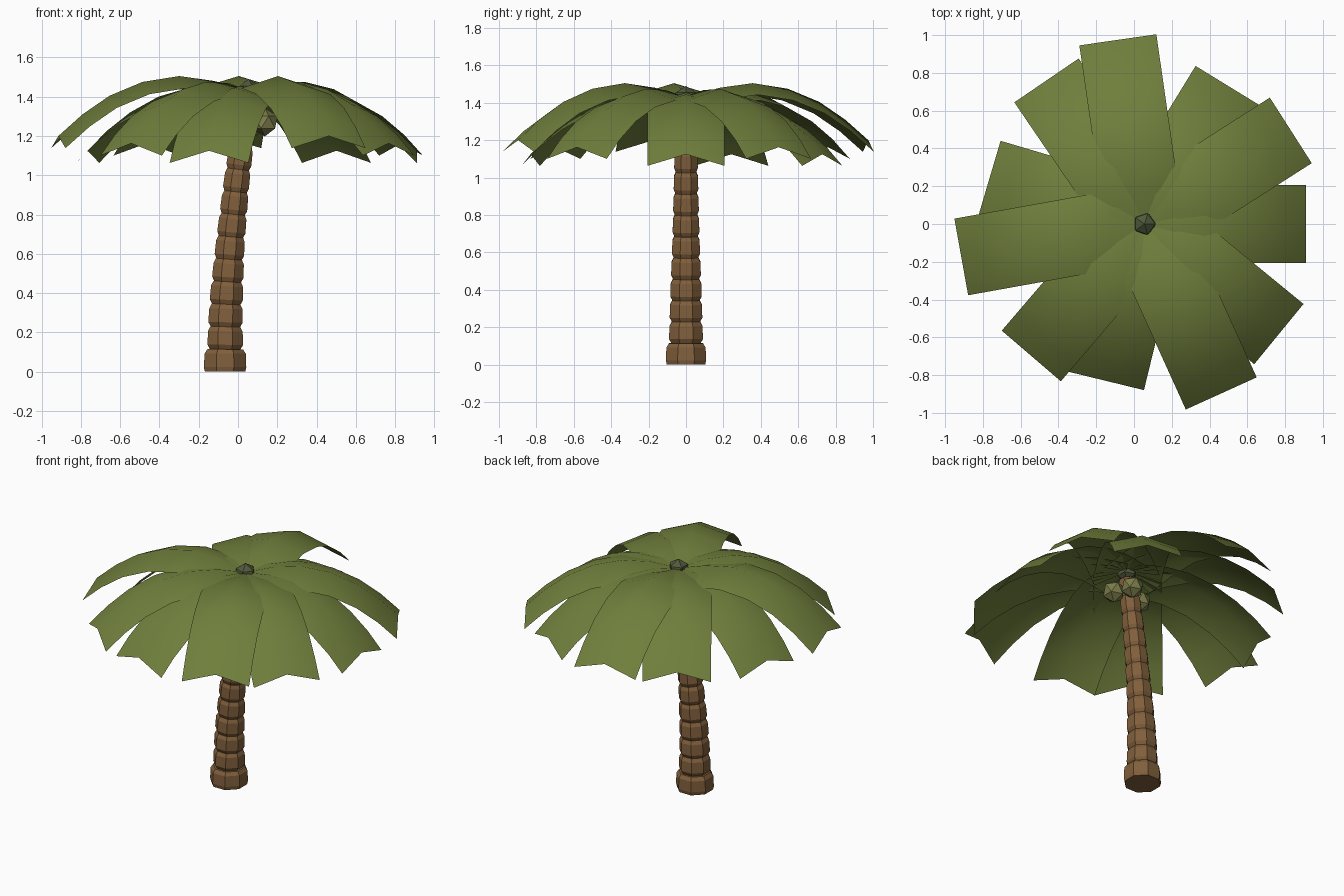
import bpy, bmesh, math
from mathutils import Vector

if "Cube" in bpy.data.objects:
    bpy.data.objects.remove(bpy.data.objects["Cube"])


def material(name, rgb):
    m = bpy.data.materials.new(name)
    m.diffuse_color = (*rgb, 1)
    m.use_nodes = True
    m.node_tree.nodes["Principled BSDF"].inputs["Base Color"].default_value = m.diffuse_color
    return m


BARK = material("bark", (0.22, 0.115, 0.045))
LEAF = material("leaf", (0.16, 0.21, 0.045))
NUT = material("nut", (0.20, 0.20, 0.07))
BUD = material("bud", (0.08, 0.10, 0.045))


def finish(bm, name, mat, smooth=False):
    mesh = bpy.data.meshes.new(name)
    for f in bm.faces:
        f.smooth = smooth
    bm.to_mesh(mesh)
    bm.free()
    mesh.materials.append(mat)
    ob = bpy.data.objects.new(name, mesh)
    bpy.context.collection.objects.link(ob)
    return ob


def lerp_table(table, z):
    for (z0, a0), (z1, a1) in zip(table, table[1:]):
        if z <= z1:
            return a0 + (a1 - a0) * (z - z0) / (z1 - z0)
    return table[-1][1]


# Trunk: leaning stack of bulging eight-sided rings
LEAN = [(0, -0.066), (0.25, -0.064), (0.4, -0.058), (0.65, -0.04),
        (0.97, -0.007), (1.2, 0.024), (1.44, 0.055)]
RADIUS = [(0, 0.109), (0.11, 0.107), (0.13, 0.092), (0.4, 0.084),
          (0.65, 0.074), (1.0, 0.065), (1.44, 0.055)]
SIDES, RINGS, STEP = 8, 12, 0.1145
bm = bmesh.new()
loops = []
for i in range(RINGS):
    for t, s in ((0, 0.86), (0.2, 1.0), (0.8, 0.97), (1, 0.84)):
        z = (i + t) * STEP
        if i == 0 and t == 0:
            s = 0.95
        r = lerp_table(RADIUS, (i + 0.5) * STEP) * s
        c = lerp_table(LEAN, z)
        tilt = (lerp_table(LEAN, z + 0.1) - lerp_table(LEAN, z - 0.1)) / 0.2 if z > 0.1 else 0
        ring = []
        for k in range(SIDES):
            a = math.tau * (k + 0.5) / SIDES
            x = r / math.cos(math.pi / SIDES) * math.cos(a)
            y = r / math.cos(math.pi / SIDES) * math.sin(a)
            ring.append(bm.verts.new((c + x, y, z - tilt * x)))
        loops.append(ring)
for lo, hi in zip(loops, loops[1:]):
    for k in range(SIDES):
        n = (k + 1) % SIDES
        bm.faces.new((lo[k], lo[n], hi[n], hi[k]))
bm.faces.new(loops[0][::-1])
bm.faces.new(loops[-1])
finish(bm, "trunk", BARK)

# Fronds: arching strips folded along the midrib, in three heights
CENTRE = Vector((0.055, 0, 0))
LONG = [(0, 1.43), (0.18, 1.48), (0.36, 1.505), (0.55, 1.475),
        (0.72, 1.405), (0.86, 1.31), (0.985, 1.20)]
SHORT = [(0, 1.43), (0.16, 1.455), (0.32, 1.445), (0.48, 1.40),
         (0.63, 1.32), (0.755, 1.225), (0.855, 1.125)]
HALF_WIDTH, DROP = 0.206, 0.062
# angle, height tier (0 low, 1 high)
FRONDS = [(0, 0), (32.6, 0.5), (58.5, 0), (98.2, 1), (124.3, 0.5), (163.5, 0),
          (190.2, 1), (229.4, 0.5), (256.3, 0), (294.4, 1), (320.7, 0.5)]
for i, (deg, tier) in enumerate(FRONDS):
    a = math.radians(deg)
    out = Vector((math.cos(a), math.sin(a), 0))
    side = Vector((-math.sin(a), math.cos(a), 0))
    bm = bmesh.new()
    rows = []
    for (d0, z0), (d1, z1) in zip(SHORT, LONG):
        mid = CENTRE + out * (d0 + (d1 - d0) * tier)
        mid.z = z0 + (z1 - z0) * tier
        rows.append([bm.verts.new(mid + side * HALF_WIDTH * s - Vector((0, 0, DROP * abs(s))))
                     for s in (-1, 0, 1)])
    for p, q in zip(rows, rows[1:]):
        for k in range(2):
            bm.faces.new((p[k], q[k], q[k + 1], p[k + 1]))
    finish(bm, f"frond_{i + 1}", LEAF, smooth=True)


def ball(name, pos, r, mat):
    b = bmesh.new()
    bmesh.ops.create_icosphere(b, subdivisions=1, radius=r)
    bmesh.ops.translate(b, verts=b.verts, vec=pos)
    finish(b, name, mat)


# Crown bud and hanging nuts
ball("crown_bud", (0.055, 0, 1.425), 0.065, BUD)
for i, deg in enumerate((-15, 62, 190)):
    a = math.radians(deg)
    ball(f"nut_{i + 1}", (0.04 + 0.1 * math.cos(a), 0.1 * math.sin(a), 1.27), 0.072, NUT)
